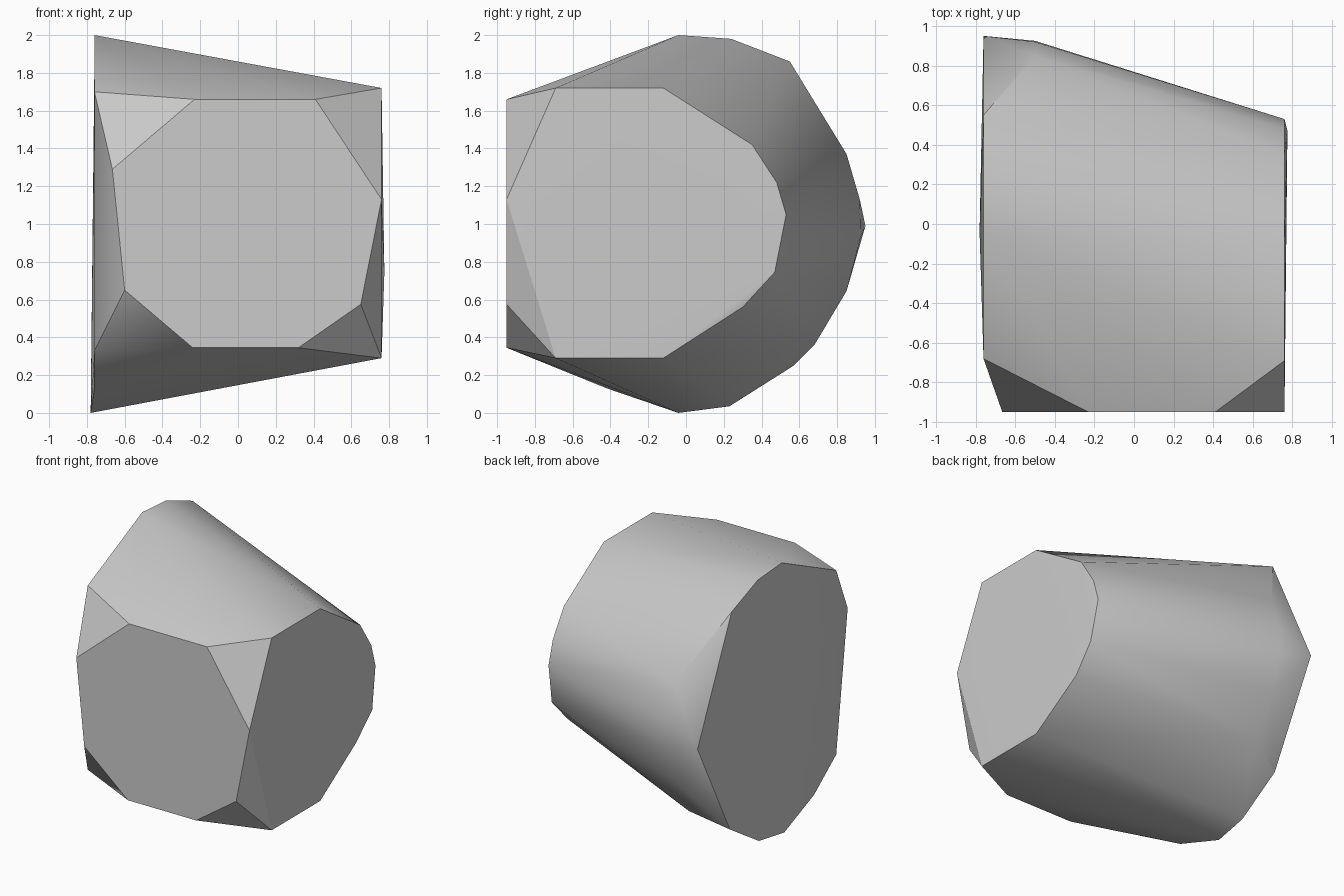
import bpy
import bmesh
import math

default_cube = bpy.data.objects.get("Cube")
if default_cube:
    bpy.data.objects.remove(default_cube, do_unlink=True)


def make_material(name, colour):
    material = bpy.data.materials.new(name)
    material.use_nodes = True
    material.diffuse_color = colour
    material.node_tree.nodes["Principled BSDF"].inputs["Base Color"].default_value = colour
    return material


def side_ring(x, profile):
    """Place a (y, z) outline on a plane across the x axis."""
    return [(x, y, z) for y, z in profile]


def front_ring(y, profile):
    """Place an (x, z) outline on a plane across the y axis."""
    return [(x, y, z) for x, z in profile]


def hull_object(name, points, material):
    """Wrap a convex skin around the outlines, smooth on the curved back."""
    bm = bmesh.new()
    for point in points:
        bm.verts.new(point)
    bmesh.ops.convex_hull(bm, input=bm.verts[:], use_existing_faces=False)
    loose = [v for v in bm.verts if not v.link_faces]
    bmesh.ops.delete(bm, geom=loose, context='VERTS')
    bmesh.ops.dissolve_limit(bm, angle_limit=math.radians(0.5),
                             verts=bm.verts[:], edges=bm.edges[:])
    bmesh.ops.recalc_face_normals(bm, faces=bm.faces[:])
    mesh = bpy.data.meshes.new(name)
    bm.to_mesh(mesh)
    bm.free()
    mesh.materials.append(material)
    obj = bpy.data.objects.new(name, mesh)
    bpy.context.collection.objects.link(obj)
    bpy.ops.object.select_all(action='DESELECT')
    obj.select_set(True)
    bpy.context.view_layer.objects.active = obj
    bpy.ops.object.shade_smooth_by_angle(angle=math.radians(30))
    return obj


# Narrow end face
narrow_end = side_ring(0.76, [
    (-0.69, 1.72), (-0.12, 1.72), (0.35, 1.42), (0.48, 1.22), (0.53, 1.05),
    (0.3, 0.56), (-0.12, 0.29), (-0.69, 0.29)])
narrow_tip = [(0.775, 0.47, 0.745)]

# Wide end face
wide_end = side_ring(-0.76, [
    (-0.68, 1.7), (-0.04, 2), (0.24, 1.98), (0.55, 1.86), (0.95, 0.99),
    (0.57, 0.25), (0.23, 0.035), (-0.42, 0.13), (-0.68, 0.33)])
wide_tip = [(-0.78, -0.04, 0)]

# Bulge just inside the wide end
back_bulge = side_ring(-0.5, [
    (0.85, 1.37), (0.92, 1.13), (0.925, 0.93), (0.85, 0.645), (0.68, 0.36)])

# Flat octagonal front
front_face = front_ring(-0.95, [
    (-0.23, 1.66), (0.41, 1.66), (0.76, 1.13), (0.65, 0.575),
    (0.32, 0.345), (-0.24, 0.345), (-0.6, 0.65), (-0.665, 1.29)])

grey = make_material("plain grey", (0.6, 0.6, 0.6, 1))
hull_object("tapered_block",
            narrow_end + narrow_tip + wide_end + wide_tip + back_bulge + front_face,
            grey)
